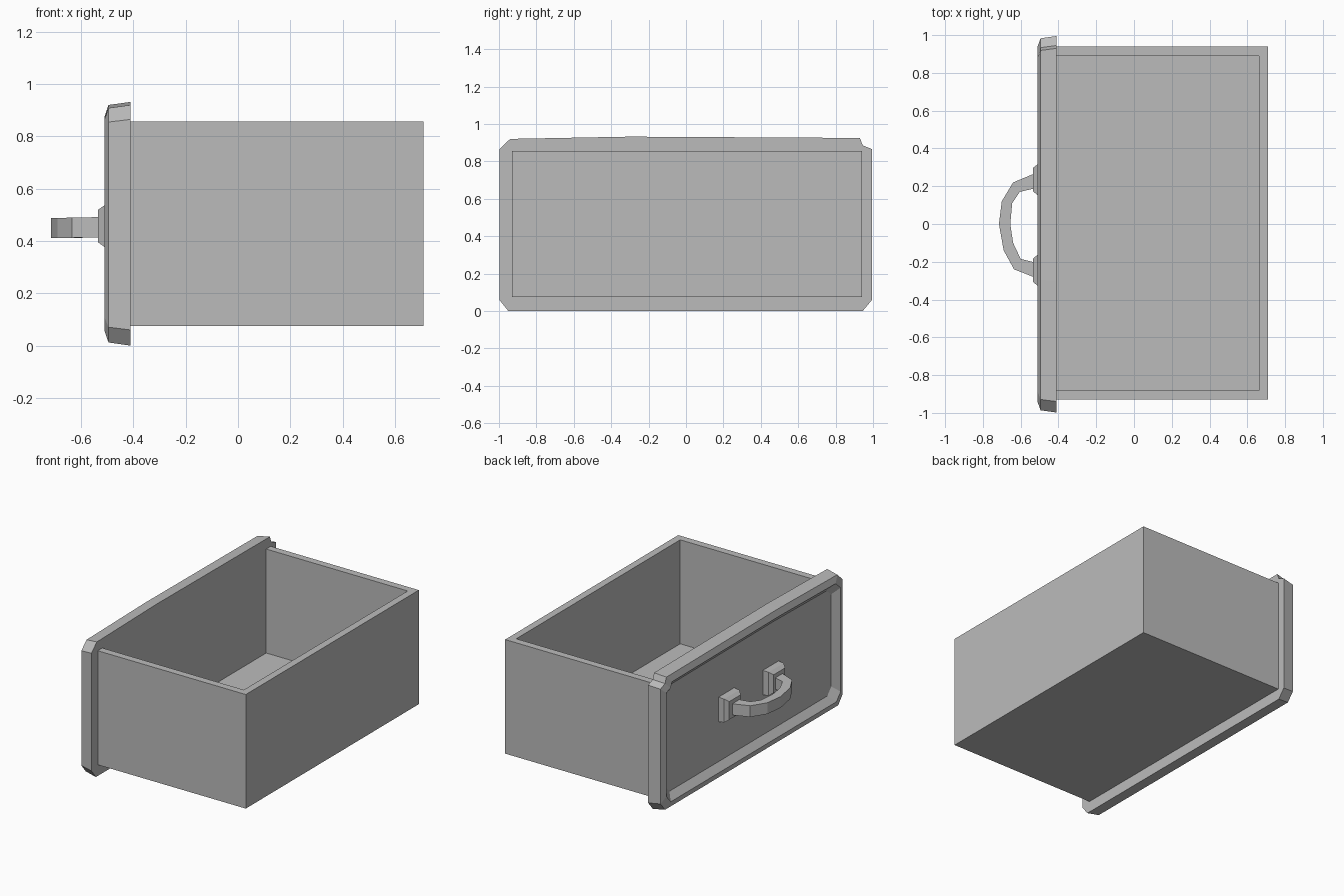
import bpy, bmesh
from mathutils import Vector

if "Cube" in bpy.data.objects:
    bpy.data.objects.remove(bpy.data.objects["Cube"])

GREY = (0.5, 0.5, 0.5, 1)
mat = bpy.data.materials.new("plain grey")
mat.use_nodes = True
mat.diffuse_color = GREY
mat.node_tree.nodes["Principled BSDF"].inputs["Base Color"].default_value = GREY


def finish(name, bm):
    bmesh.ops.recalc_face_normals(bm, faces=bm.faces)
    mesh = bpy.data.meshes.new(name)
    bm.to_mesh(mesh)
    bm.free()
    mesh.materials.append(mat)
    obj = bpy.data.objects.new(name, mesh)
    bpy.context.collection.objects.link(obj)


def loft(name, rings):
    """Skin a run of matching rings and cap both ends."""
    bm = bmesh.new()
    loops = [[bm.verts.new(p) for p in ring] for ring in rings]
    n = len(loops[0])
    for a, b in zip(loops, loops[1:]):
        for i in range(n):
            j = (i + 1) % n
            bm.faces.new((a[i], a[j], b[j], b[i]))
    bm.faces.new(loops[0])
    bm.faces.new(loops[-1][::-1])
    finish(name, bm)


def rect(x, y, z, hy, hz):
    return [(x, y + a * hy, z + b * hz) for a, b in ((-1, -1), (1, -1), (1, 1), (-1, 1))]


# Open box: the top is inset for the rim and pushed down to the floor
bm = bmesh.new()
bmesh.ops.create_cube(bm, size=1)
for v in bm.verts:
    v.co = Vector((0.13 + v.co.x * 1.16, 0.005 + v.co.y * 1.87, 0.466 + v.co.z * 0.78))
top = max(bm.faces, key=lambda f: f.calc_center_median().z)
bmesh.ops.inset_region(bm, faces=[top], thickness=0.07)
for v in top.verts:
    if v.co.x < 0:
        v.co.x = -0.42      # front of the cavity is the panel itself
well = bmesh.ops.extrude_discrete_faces(bm, faces=[top])["faces"][0]
for v in well.verts:
    v.co.z = 0.145
finish("drawer_box", bm)

# Front panel: clipped corners, bevelled rim, recessed field
MID = 0.465
outline = [(-0.95, 0.0), (0.945, 0.0), (0.995, 0.06), (0.995, 0.865), (0.945, 0.885),
           (0.93, 0.925), (-0.3, 0.932), (-0.94, 0.92), (-0.998, 0.865), (-0.998, 0.06)]


def panel_ring(x, inset):
    return [(x, y * (1 - inset), MID + (z - MID) * (1 - inset / MID)) for y, z in outline]


loft("front_panel", [panel_ring(-0.41, 0), panel_ring(-0.495, 0.012),
                     panel_ring(-0.51, 0.055), panel_ring(-0.47, 0.1)])

# Tapered handle mounts
for side, y in (("left", 0.235), ("right", -0.245)):
    loft(side + "_handle_mount", [rect(-0.46, y, 0.457, 0.085, 0.085),
                                  rect(-0.51, y, 0.457, 0.082, 0.08),
                                  rect(-0.535, y, 0.457, 0.062, 0.062)])

# Bowed handle: outer and inner points along the grip
outer = [(-0.52, 0.27), (-0.64, 0.22), (-0.70, 0.12), (-0.715, 0), (-0.69, -0.14),
         (-0.635, -0.24), (-0.52, -0.285)]
inner = [(-0.52, 0.19), (-0.605, 0.17), (-0.645, 0.11), (-0.655, 0), (-0.64, -0.1),
         (-0.60, -0.185), (-0.52, -0.205)]
rings = []
for (ox, oy), (ix, iy) in zip(outer, inner):
    lo, hi = 0.415 + 0.02 * (ox + 0.5), 0.492 + 0.02 * (ox + 0.5)
    rings.append([(ox, oy, lo), (ox, oy, hi), (ix, iy, hi), (ix, iy, lo)])
loft("handle", rings)
